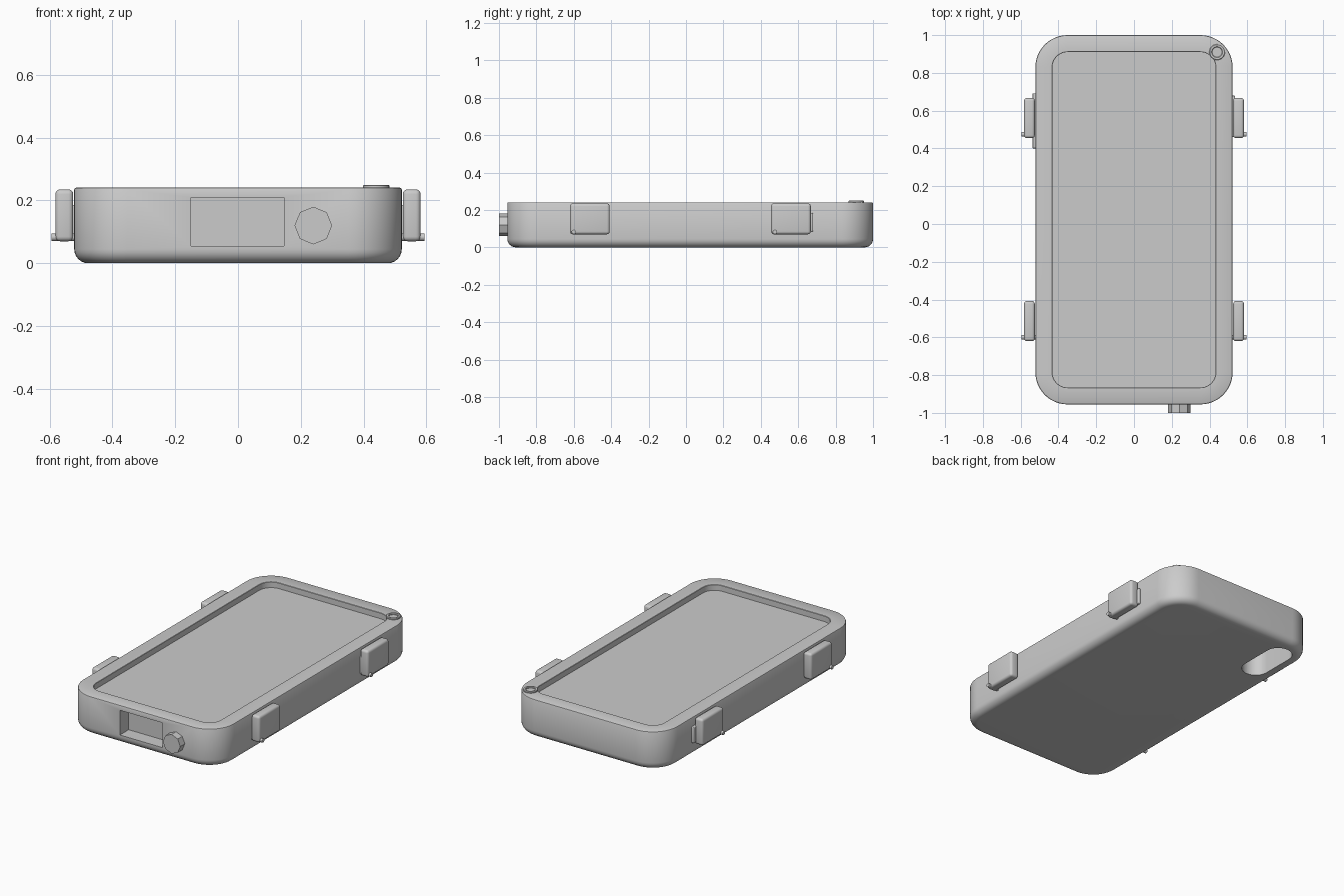
import bpy, bmesh, math
from mathutils import Matrix, Vector

if "Cube" in bpy.data.objects:
    bpy.data.objects.remove(bpy.data.objects["Cube"])


def finish(name, bm, bevel=0.0, angle=35):
    bmesh.ops.recalc_face_normals(bm, faces=bm.faces)
    if bevel:
        bmesh.ops.bevel(bm, geom=bm.edges[:], offset=bevel, segments=4, profile=0.5, affect='EDGES')
    mesh = bpy.data.meshes.new(name)
    bm.to_mesh(mesh)
    bm.free()
    ob = bpy.data.objects.new(name, mesh)
    bpy.context.collection.objects.link(ob)
    smooth(ob, angle)
    return ob


def smooth(ob, angle=35):
    bpy.ops.object.select_all(action='DESELECT')
    ob.select_set(True)
    bpy.context.view_layer.objects.active = ob
    bpy.ops.object.shade_smooth_by_angle(angle=math.radians(angle))


def box(name, lo, hi, bevel=0.0):
    lo, hi = Vector(lo), Vector(hi)
    bm = bmesh.new()
    bmesh.ops.create_cube(bm, size=1)
    bmesh.ops.scale(bm, vec=hi - lo, verts=bm.verts)
    bmesh.ops.translate(bm, vec=(lo + hi) / 2, verts=bm.verts)
    return finish(name, bm, bevel)


def rod(name, centre, radius, length, sides, rot):
    bm = bmesh.new()
    bmesh.ops.create_cone(bm, cap_ends=True, segments=sides, radius1=radius, radius2=radius,
                          depth=length, matrix=Matrix.Translation(centre) @ rot)
    return finish(name, bm)


def loft(name, centre, hx, hy, r, profile, n=12):
    """Rounded rectangle stacked through (inset, z) steps, capped at both ends."""
    bm = bmesh.new()
    rings = []
    for inset, z in profile:
        ring = []
        for q, (sx, sy) in enumerate(((1, 1), (-1, 1), (-1, -1), (1, -1))):
            for i in range(n + 1):
                a = math.pi / 2 * (q + i / n)
                ring.append(bm.verts.new((centre[0] + sx * (hx - r) + (r - inset) * math.cos(a),
                                          centre[1] + sy * (hy - r) + (r - inset) * math.sin(a), z)))
        rings.append(ring)
    for a, b in zip(rings, rings[1:]):
        for i in range(len(a)):
            j = (i + 1) % len(a)
            bm.faces.new((a[i], a[j], b[j], b[i]))
    bm.faces.new(rings[0][::-1])
    bm.faces.new(rings[-1])
    return finish(name, bm)


def cut(ob, cutter):
    mod = ob.modifiers.new("cut", 'BOOLEAN')
    mod.operation, mod.solver, mod.object = 'DIFFERENCE', 'EXACT', cutter
    bpy.context.view_layer.objects.active = ob
    bpy.ops.object.modifier_apply(modifier=mod.name)
    bpy.data.objects.remove(cutter)


# case shell: rounded bottom edge, crisp top rim, recessed screen
R = 0.045
profile = [(R - R * math.sin(t), R - R * math.cos(t)) for t in (math.pi / 2 * i / 6 for i in range(7))]
profile += [(0, 0.235), (0.002, 0.239), (0.006, 0.241), (0.088, 0.241), (0.09, 0.239), (0.09, 0.205)]
shell = loft("case_shell", (0, 0.0225), 0.522, 0.9775, 0.17, profile)

# port opening in the front, camera window in the underside
cut(shell, box("port_cutter", (-0.15, -1.1, 0.055), (0.147, -0.868, 0.21)))
cut(shell, loft("camera_cutter", (-0.37, 0.75), 0.08, 0.18, 0.079, [(0, -0.1), (0, 0.17)]))
smooth(shell)

# octagonal plug beside the port
rod("front_plug", (0.24, -0.97, 0.12), 0.06, 0.06, 8, Matrix.Rotation(math.pi / 2, 4, 'X'))

# lanyard ring on the rear corner
loft("corner_ring", (0.44, 0.91), 0.042, 0.042, 0.0419,
     [(0, 0.235), (0, 0.247), (0.003, 0.25), (0.013, 0.25), (0.016, 0.247), (0.016, 0.242)], 6)

# four side clips, each with a hinge pin
for sx, side in ((1, "right"), (-1, "left")):
    for y, end in ((-0.62, "front"), (0.455, "rear")):
        xs = sorted((sx * 0.525, sx * 0.582))
        box(f"{side}_{end}_clip", (xs[0], y, 0.07), (xs[1], y + 0.212, 0.235), 0.015)
        rod(f"{side}_{end}_pin", (sx * 0.555, y + 0.02, 0.083), 0.012, 0.08, 12,
            Matrix.Rotation(math.pi / 2, 4, 'Y'))

# side buttons behind the rear clips
box("right_button", (0.51, 0.46, 0.085), (0.535, 0.68, 0.185), 0.005)
box("left_button", (-0.537, 0.40, 0.085), (-0.51, 0.692, 0.185), 0.005)
